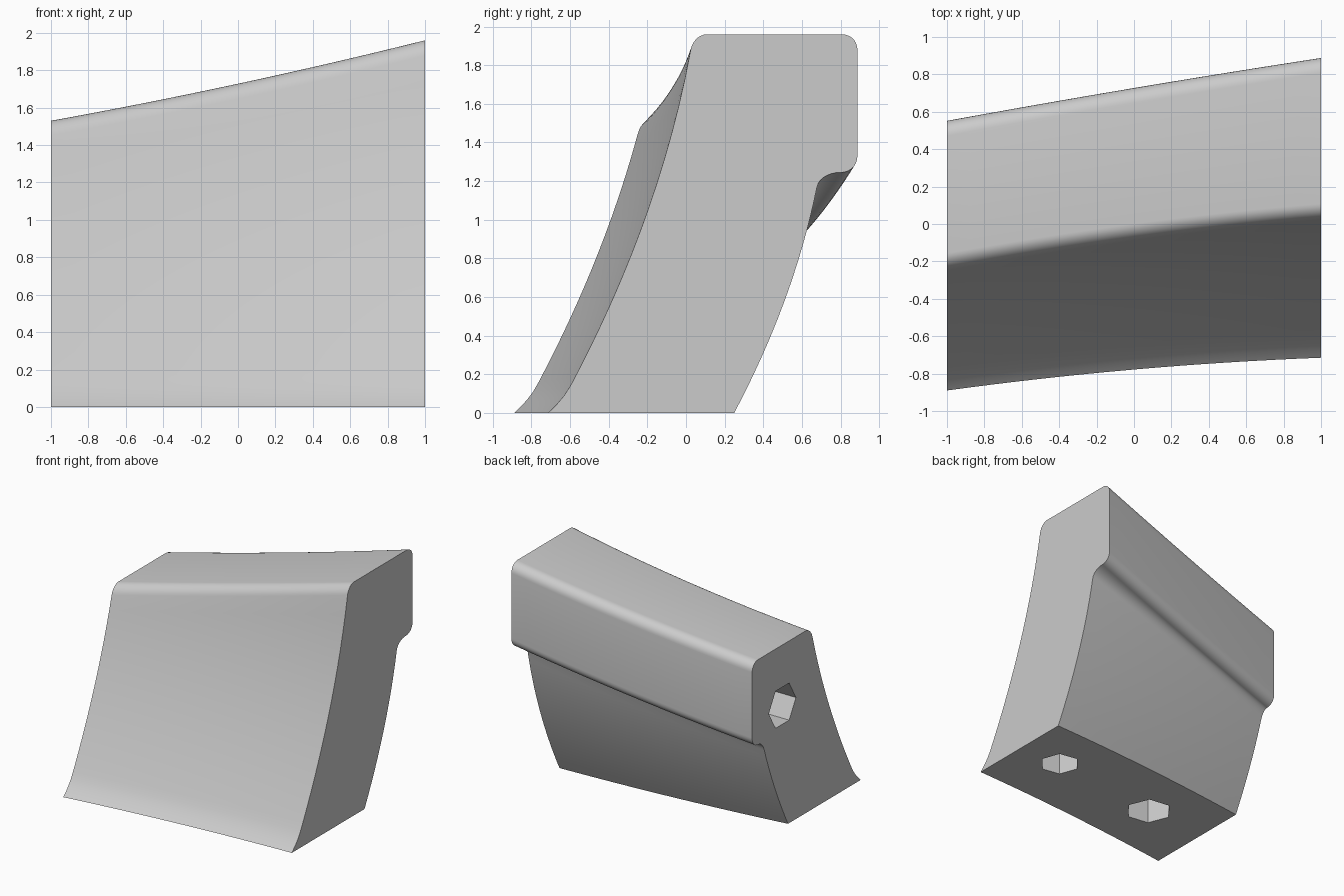
import bpy
import bmesh
import math
from mathutils import Matrix, Vector

cube = bpy.data.objects.get("Cube")
if cube:
    bpy.data.objects.remove(cube, do_unlink=True)

# Material
grey = bpy.data.materials.new("plain grey")
colour = (0.6, 0.6, 0.6, 1)
grey.diffuse_color = colour
grey.use_nodes = True
for node in grey.node_tree.nodes:
    if node.type == 'BSDF_PRINCIPLED':
        node.inputs["Base Color"].default_value = colour


def front_curve(z):
    flare = 0.04 * max(0, 1 - z / 0.14) ** 2
    return -0.675 + 0.56 * z - 0.1 * z * z - flare


def back_curve(z):
    return 0.25 + 0.53 * z - 0.14 * z * z


def fillet(a, corner, b, steps=7):
    """Rounded corner from a to b, pulled towards the corner."""
    points = []
    for i in range(steps + 1):
        t = i / steps
        w = 0.75
        wa, wc, wb = (1 - t) ** 2, 2 * w * t * (1 - t), t * t
        total = wa + wc + wb
        points.append(tuple((p * wa + q * wc + r * wb) / total
                            for p, q, r in zip(a, corner, b)))
    return points


def section(x):
    """Cross-section (y, z) at x: the top rises and the foot drifts back."""
    shift = -0.063 + 0.0875 * x - 0.0245 * x * x
    back = 0.727 + 0.168 * x - 0.0075 * x * x
    top = 1.728 + 0.215 * x + 0.017 * x * x

    def front(z):
        return front_curve(z) + shift

    def rear(z):
        return back_curve(z) + shift

    r = 0.08
    notch = top - 0.79
    lip = top - 0.715
    points = []
    # front face, denser at the flared foot
    for i in range(20):
        z = (top - r) * (i / 20) ** 1.6
        points.append((front(z), z))
    # rounded top
    points += fillet((front(top - r), top - r), (front(top), top), (front(top) + 0.07, top))
    points += fillet((back - r, top), (back, top), (back, top - r))
    # overhanging lip and the hollow under it
    points += fillet((back, lip + 0.085), (back, lip), (back - 0.085, lip))
    points += fillet((back - 0.09, lip), (rear(lip), lip), (rear(notch), notch))
    # rear face down to the base
    for i in range(1, 13):
        z = notch * (1 - i / 12)
        points.append((rear(z), z))
    return points


# Swept body
bm = bmesh.new()
stations = 16
rings = []
for s in range(stations + 1):
    x = -1 + 2 * s / stations
    rings.append([bm.verts.new((x, y, z)) for y, z in section(x)])
for a, b in zip(rings, rings[1:]):
    for i in range(len(a)):
        j = (i + 1) % len(a)
        bm.faces.new((a[i], a[j], b[j], b[i]))
bm.faces.new(rings[0])
bm.faces.new(rings[-1])
bmesh.ops.recalc_face_normals(bm, faces=bm.faces)
mesh = bpy.data.meshes.new("curved_block")
bm.to_mesh(mesh)
bm.free()
body = bpy.data.objects.new("curved_block", mesh)
bpy.context.collection.objects.link(body)
mesh.materials.append(grey)
bpy.context.view_layer.objects.active = body


def hex_hole(name, centre, axis, radius, depth, turn):
    """Cut a blind six-sided hole, centred on the surface point."""
    cutter_mesh = bpy.data.meshes.new(name)
    cb = bmesh.new()
    rot = Vector(axis).to_track_quat('Z', 'Y').to_matrix().to_4x4()
    place = Matrix.Translation(centre) @ rot @ Matrix.Rotation(math.radians(turn), 4, 'Z')
    bmesh.ops.create_cone(cb, cap_ends=True, segments=6, radius1=radius, radius2=radius,
                          depth=2 * depth, matrix=place)
    cb.to_mesh(cutter_mesh)
    cb.free()
    cutter_mesh.materials.append(grey)
    cutter = bpy.data.objects.new(name, cutter_mesh)
    cutter.hide_render = True
    bpy.context.collection.objects.link(cutter)
    cut = body.modifiers.new(name, 'BOOLEAN')
    cut.operation = 'DIFFERENCE'
    cut.solver = 'EXACT'
    cut.object = cutter
    bpy.ops.object.modifier_apply(modifier=cut.name)
    bpy.data.objects.remove(cutter, do_unlink=True)


for obj in bpy.context.selected_objects:
    obj.select_set(False)
body.select_set(True)

# Peg holes: one in the low end, two in the base
# (the end cutter's corners point forwards and backwards)
hex_hole("end_hole", (-1, 0.15, 1.02), (1, 0, 0), 0.18, 0.5, 30)
hex_hole("base_hole_large", (-0.43, -0.33, 0), (0, 0, 1), 0.185, 0.5, 22)
hex_hole("base_hole_small", (0.6, -0.21, 0), (0, 0, 1), 0.16, 0.5, 20)

bpy.ops.object.shade_smooth_by_angle(angle=math.radians(32))
